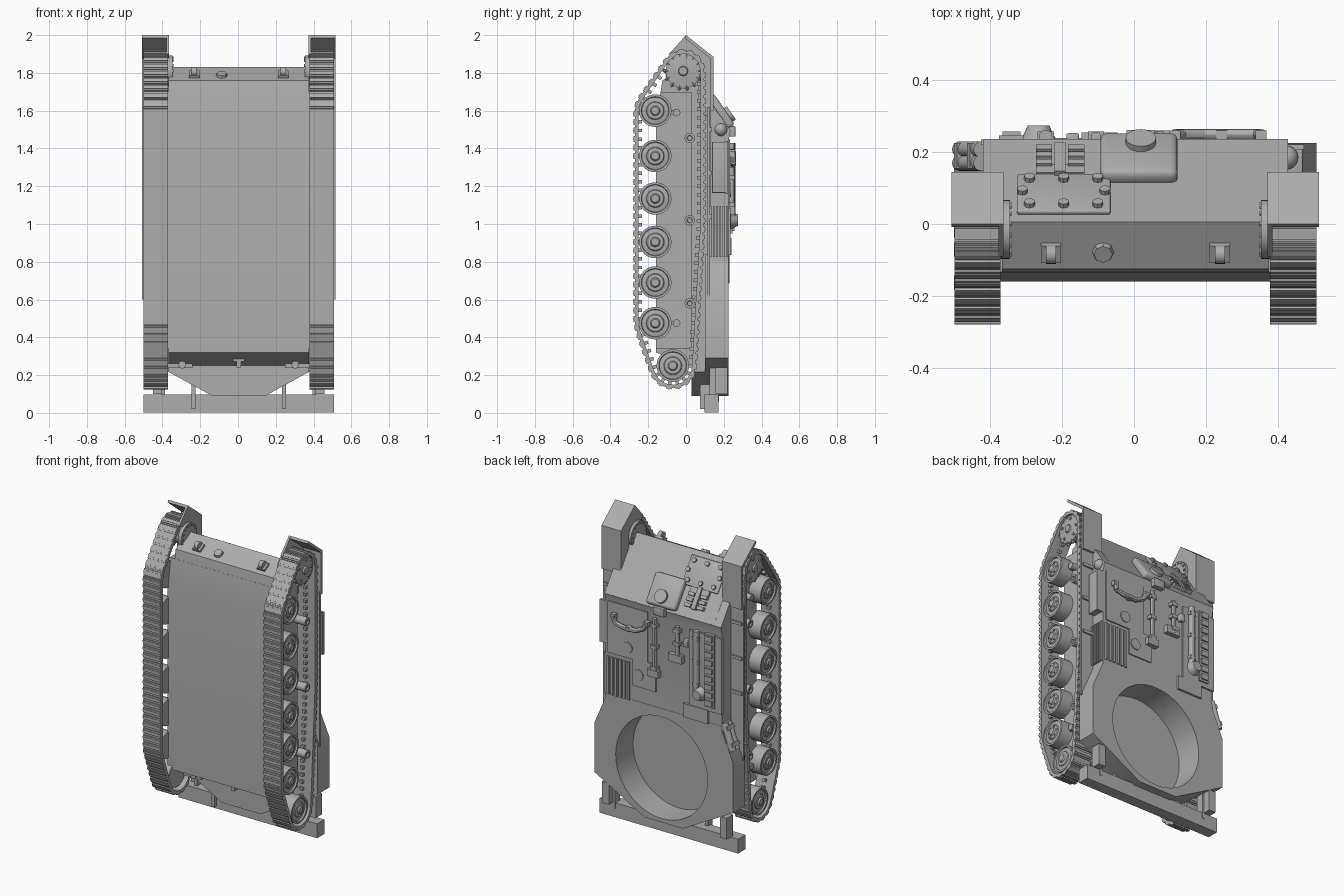
import bpy, bmesh, math
from mathutils import Matrix, Vector

old = bpy.data.objects.get("Cube")
if old:
    bpy.data.objects.remove(old, do_unlink=True)

paint = bpy.data.materials.new("hull_grey")
paint.use_nodes = True
colour = (0.42, 0.42, 0.42, 1)
paint.diffuse_color = colour
paint.node_tree.nodes["Principled BSDF"].inputs["Base Color"].default_value = colour
made = []
SLOPE = 0.605  # tilt of the glacis
MIDDLE = 0.004  # hull centre line


def finish(name, bm):
    bmesh.ops.recalc_face_normals(bm, faces=bm.faces)
    bmesh.ops.translate(bm, vec=(MIDDLE, 0, 0), verts=bm.verts)
    me = bpy.data.meshes.new(name)
    bm.to_mesh(me)
    bm.free()
    me.materials.append(paint)
    ob = bpy.data.objects.new(name, me)
    bpy.context.collection.objects.link(ob)
    made.append(ob)
    return ob


def block(name, loc, size, tilt=0, roll=0, bevel=0):
    bm = bmesh.new()
    bmesh.ops.create_cube(bm, size=1)
    bmesh.ops.scale(bm, vec=size, verts=bm.verts)
    if bevel:
        bmesh.ops.bevel(bm, geom=bm.edges[:], offset=bevel, segments=3, affect='EDGES', profile=0.5)
    turn = Matrix.Rotation(tilt, 4, 'X') @ Matrix.Rotation(roll, 4, 'Y')
    bmesh.ops.transform(bm, matrix=Matrix.Translation(loc) @ turn, verts=bm.verts)
    return finish(name, bm)


def rod(name, a, b, r, r2=None, sides=20):
    a, b = Vector(a), Vector(b)
    bm = bmesh.new()
    bmesh.ops.create_cone(bm, cap_ends=True, segments=sides, radius1=r,
                          radius2=r if r2 is None else r2, depth=(b - a).length)
    turn = (b - a).to_track_quat('Z', 'Y').to_matrix().to_4x4()
    bmesh.ops.transform(bm, matrix=Matrix.Translation((a + b) / 2) @ turn, verts=bm.verts)
    return finish(name, bm)


def prism(name, points, lo, hi, axis='X'):
    # Extrude an outline: (y, z) along x, or (x, z) along y
    bm = bmesh.new()
    put = (lambda p, d: (d, p[0], p[1])) if axis == 'X' else (lambda p, d: (p[0], d, p[1]))
    near = [bm.verts.new(put(p, lo)) for p in points]
    far = [bm.verts.new(put(p, hi)) for p in points]
    bm.faces.new(near)
    bm.faces.new(far)
    for i in range(len(points)):
        j = (i + 1) % len(points)
        bm.faces.new((near[i], near[j], far[j], far[i]))
    return finish(name, bm)


def lathe(name, profile, y, z, side, steps=32):
    # Turn (radius, x) points about an axle
    bm = bmesh.new()
    vs = [bm.verts.new((side * x, y, z + r)) for r, x in profile]
    es = [bm.edges.new(pair) for pair in zip(vs, vs[1:])]
    bmesh.ops.spin(bm, geom=vs + es, cent=(0, y, z), axis=(1, 0, 0), angle=math.tau, steps=steps)
    bmesh.ops.remove_doubles(bm, verts=bm.verts, dist=1e-4)
    return finish(name, bm)


def glacis(x, y, lift=0):
    # Point on the sloping front plate, raised along its normal
    return Vector((x, y + lift * math.cos(SLOPE), 1.83 - 1.44 * (y - 0.005) + lift * math.sin(SLOPE)))


def both_ways(half):
    return half + [(-x, z) for x, z in reversed(half)]


# Hull, deck and turret platform
hull = prism("lower_hull", [(-.16, .32), (-.16, 1.53), (-.125, 1.76), (.005, 1.83), (.235, 1.498),
                            (.222, 1.44), (.222, .3), (.1, .225)], -.372, .372)
prism("hull_sides", [(-.16, .34), (-.16, 1.53), (-.135, 1.7), (.03, 1.7), (.03, .34)], -.408, .408)
deck = prism("upper_hull", [(.13, .75), (.13, 1.645), (.237, 1.495), (.224, 1.44), (.224, .75)], -.425, .425)
platform = prism("turret_platform", both_ways([(.14, .09), (.505, .29), (.505, .62), (.41, .84)]), .1, .226, 'Y')
floor = prism("rear_floor", both_ways([(.14, .09), (.372, .217), (.372, .33)]), .03, .11, 'Y')

# Turret ring opening
cutter = rod("ring_cutter", (.016, .045, .45), (.016, .4, .45), .335, sides=48)
made.remove(cutter)
cutter.hide_render = True
for ob in (hull, deck, platform, floor):
    mod = ob.modifiers.new("ring", 'BOOLEAN')
    mod.object = cutter
    mod.solver = 'EXACT'
    bpy.context.view_layer.objects.active = ob
    bpy.ops.object.modifier_apply(modifier=mod.name)
bpy.data.objects.remove(cutter, do_unlink=True)

# Rear beam and its supports
block("rear_beam", (0, .135, .05), (1.01, .075, .095))
for s in (1, -1):
    block("beam_strut", (s * .24, .1, .095), (.022, .05, .15))
    block("rear_bracket", (s * .43, .188, .17), (.05, .065, .14))
    block("beam_post", (s * .4, .15, .16), (.02, .05, .2))
    block("rear_tow_bar", (s * .31, -.02, .25), (.13, .04, .025))
    rod("rear_tow_pin", (s * .3, -.05, .255), (s * .3, 0, .255), .02)
block("rear_hook", (0, -.03, .265), (.025, .06, .05))
block("rear_hook_bar", (0, -.05, .285), (.06, .03, .025))

# Track path wrapped round the wheels
wheel_z = (1.6, 1.36, 1.135, .905, .69, .475)
rings = [(-.015, 1.81, .095), (-.163, 1.6, .092), (-.163, .475, .092), (-.07, .25, .105), (.02, 1.02, .06)]
cloud = sorted((y + r * math.cos(k * math.tau / 48), z + r * math.sin(k * math.tau / 48))
               for y, z, r in rings for k in range(48))


def chain(pts):
    out = []
    for p in pts:
        while len(out) > 1 and ((out[-1][0] - out[-2][0]) * (p[1] - out[-2][1])
                                - (out[-1][1] - out[-2][1]) * (p[0] - out[-2][0])) <= 0:
            out.pop()
        out.append(p)
    return out[:-1]


path = [Vector(p) for p in chain(cloud) + chain(cloud[::-1])]
path.append(path[0])
spans = [(b - a).length for a, b in zip(path, path[1:])]
LINKS = 84
pitch = sum(spans) / LINKS


def on_path(d):
    d %= sum(spans)
    for a, b, n in zip(path, path[1:], spans):
        if d <= n:
            return a.lerp(b, d / n)
        d -= n
    return path[-1]


def track(side):
    bm = bmesh.new()
    for i in range(LINKS):
        a, b = on_path(i * pitch), on_path((i + 1) * pitch)
        t = (b - a).normalized()
        mid, out = (a + b) / 2, Vector((t.y, -t.x))
        # Connector, pad, grouser and guide horn of each link
        for off, size in ((.006, (.129, .018, 1.06)), (.016, (.129, .012, .7)),
                          (.022, (.129, .006, .25)), (-.01, (.02, .025, .4))):
            cube = bmesh.ops.create_cube(bm, size=1)["verts"]
            c = mid + out * off
            frame = Matrix(((1, 0, 0, side * .44), (0, out.x, t.x, c.x), (0, out.y, t.y, c.y), (0, 0, 0, 1)))
            bmesh.ops.transform(bm, verts=cube, matrix=frame @ Matrix.Diagonal((size[0], size[1], size[2] * pitch, 1)))
    return finish("track", bm)


wheel = [(0, .4), (.086, .4), (.086, .494), (.074, .494), (.071, .484), (.048, .488),
         (.044, .494), (.026, .496), (.02, .505), (0, .505)]
roller = [(0, .37), (.012, .37), (.012, .41), (.027, .41), (.027, .49), (.014, .49), (.012, .48), (0, .48)]

for s in (1, -1):
    track(s)
    for z in wheel_z:
        lathe("road_wheel", wheel, -.163, z, s)
        for k in range(6):
            y, h = .034 * math.cos(k * math.tau / 6), .034 * math.sin(k * math.tau / 6)
            rod("wheel_bolt", (s * .48, -.163 + y, z + h), (s * .5, -.163 + y, z + h), .005, sides=6)
    lathe("idler_wheel", wheel, -.07, .25, s)
    for z in (1.455, 1.02, .58):
        lathe("return_roller", roller, .02, z, s)
    for z in (1.59, .475):
        rod("bump_stop", (s * .4, -.05, z), (s * .45, -.05, z), .02)
        block("bump_stop_arm", (s * .42, -.08, z), (.03, .06, .02))
    # Drive sprocket with teeth and bolted flange
    lathe("sprocket", [(0, .35), (.082, .35), (.082, .375), (.06, .39), (.06, .46), (.092, .465),
                       (.092, .488), (.05, .493), (.026, .495), (.022, .505), (0, .505)], -.015, 1.81, s)
    for k in range(14):
        a = k * math.tau / 14
        y, z = math.cos(a), math.sin(a)
        rod("sprocket_tooth", (s * .478, -.015 + .08 * y, 1.81 + .08 * z),
            (s * .478, -.015 + .105 * y, 1.81 + .105 * z), .014, .007, 4)
        rod("flange_bolt", (s * .345, -.015 + .07 * y, 1.81 + .07 * z),
            (s * .36, -.015 + .07 * y, 1.81 + .07 * z), .008, sides=6)
        if k % 3 == 0:
            rod("sprocket_bolt", (s * .485, -.015 + .065 * y, 1.81 + .065 * z),
                (s * .498, -.015 + .065 * y, 1.81 + .065 * z), .009, sides=8)
    # Fenders
    lo, hi = sorted((s * .368, s * .512))
    prism("front_fender", [(0, 2), (.145, 1.885), (.145, 1.6), (.13, 1.6), (.13, 1.875), (-.008, 1.985)], lo, hi)
    prism("fender_strip", [(.128, 1.62), (.128, .6), (.114, .6), (.114, 1.62)], lo, hi)
    lo, hi = sorted((s * .368, s * .382))
    prism("fender_inner_wall", [(0, 2), (.14, 1.885), (.14, 1.55), (.07, 1.6), (.06, 1.8), (-.09, 1.9)], lo, hi)
    for z in (1.5, 1.27, 1.04):
        block("fender_bracket", (s * .465, .132, z), (.08, .012, .02))
    # Front tow lugs
    block("tow_lug_base", (s * .235, -.08, 1.79), (.056, .055, .02), .5)
    rod("tow_lug", (s * .235 - .014, -.085, 1.805), (s * .235 + .014, -.085, 1.805), .026)
rod("drain_cover", (-.09, -.075, 1.78), (-.09, -.085, 1.798), .032, .026, 8)

# Glacis: bolted plate, spare bracket, driver's cover
block("access_plate", glacis(-.2, .078, .006), (.26, .014, .185), SLOPE, bevel=.005)
for x, y in [(x, y) for x in (-.295, -.2, -.105) for y in (.042, .113)] + [(-.315, .078), (-.085, .078)]:
    rod("plate_bolt", glacis(x, y, .01), glacis(x, y, .026), .015, sides=8)
block("bracket_base", glacis(-.21, .142, .006), (.135, .02, .04), SLOPE)
block("bracket_bar", glacis(-.21, .165, .012), (.03, .03, .14), SLOPE)
for x in (-.255, -.165):
    for y in (.155, .175, .195):
        block("bracket_lug", glacis(x, y, .012), (.045, .025, .022), SLOPE)
block("driver_cover", glacis(.01, .172, .012), (.215, .05, .2), SLOPE, bevel=.018)
rod("driver_periscope_mount", glacis(.015, .195, .02), glacis(.015, .195, .055), .042)
block("periscope_head", (.015, .242, 1.49), (.08, .04, .055), bevel=.004)

# Headlight and stowage box
bm = bmesh.new()
bmesh.ops.create_uvsphere(bm, u_segments=20, v_segments=12, radius=.034)
bmesh.ops.translate(bm, vec=(.42, .185, 1.5), verts=bm.verts)
finish("headlight", bm)
block("stowage_box", (.443, .176, 1.3), (.045, .075, .27), bevel=.004)
block("stowage_lid", (.445, .215, 1.3), (.05, .014, .28))

# Engine grille on deck and side
for i in range(6):
    block("deck_louvre", (.255 + i * .03, .228, .96), (.016, .014, .25))
    block("side_louvre", (.428, .13 + i * .017, .96), (.018, .009, .27))

# Deck panels and hatches
block("engine_panel", (.26, .226, 1.28), (.29, .012, .34))
block("centre_panel", (.14, .226, 1.03), (.17, .012, .18))
block("right_panel", (-.31, .228, 1.17), (.24, .016, .5))
block("rear_panel", (-.24, .232, .88), (.18, .016, .09))
for x, z in ((.26, 1.18), (.18, 1.02)):
    rod("filler_cap", (x, .225, z), (x, .238, z), .036)

# Exhaust pipe
bends = [(.35, .25, 1.37), (.34, .25, 1.33), (.28, .25, 1.315), (.19, .25, 1.315), (.13, .25, 1.345), (.11, .25, 1.38)]
for a, b in zip(bends, bends[1:]):
    rod("pipe_section", a, b, .015, sides=12)
for x, z in ((.35, 1.37), (.11, 1.38), (.24, 1.315)):
    block("pipe_clamp", (x, .24, z), (.03, .04, .03))

# Tools clipped on the deck: x, top, bottom, radius
for x, top, low, r in ((.055, 1.43, 1.06, .014), (-.11, 1.42, 1.2, .014), (-.25, 1.43, 1.03, .019)):
    rod("tool_handle", (x, .243, low), (x, .243, top), r, sides=12)
    for k in range(3):
        block("tool_clip", (x, .24, low + (top - low) * (.12 + .38 * k)), (.045, .036, .022))
block("hammer_head", (.06, .24, 1.07), (.08, .04, .045))
block("axe_head", (-.1, .24, 1.21), (.1, .03, .05))
rod("deck_dome", (-.27, .228, 1.02), (-.27, .274, 1.02), .052, .03)
block("small_box", (-.175, .238, 1.33), (.035, .03, .05), bevel=.005)
block("link_rail", (-.345, .236, 1.19), (.07, .02, .48))
for k in range(9):
    block("spare_link", (-.345, .247, .98 + k * .053), (.05, .02, .034))

# Tube cluster on the platform corner
for y in (.17, .208):
    rod("launcher_tube", (-.43, y, .86), (-.49, y, .69), .022)
for t in (.2, .8):
    block("tube_band", (-.43 - .06 * t, .19, .86 - .17 * t), (.05, .07, .025), roll=.34)

# Smooth curved parts, keep edges crisp
bpy.ops.object.select_all(action='DESELECT')
for ob in made:
    ob.select_set(True)
bpy.context.view_layer.objects.active = made[0]
bpy.ops.object.shade_smooth_by_angle(angle=math.radians(30))
